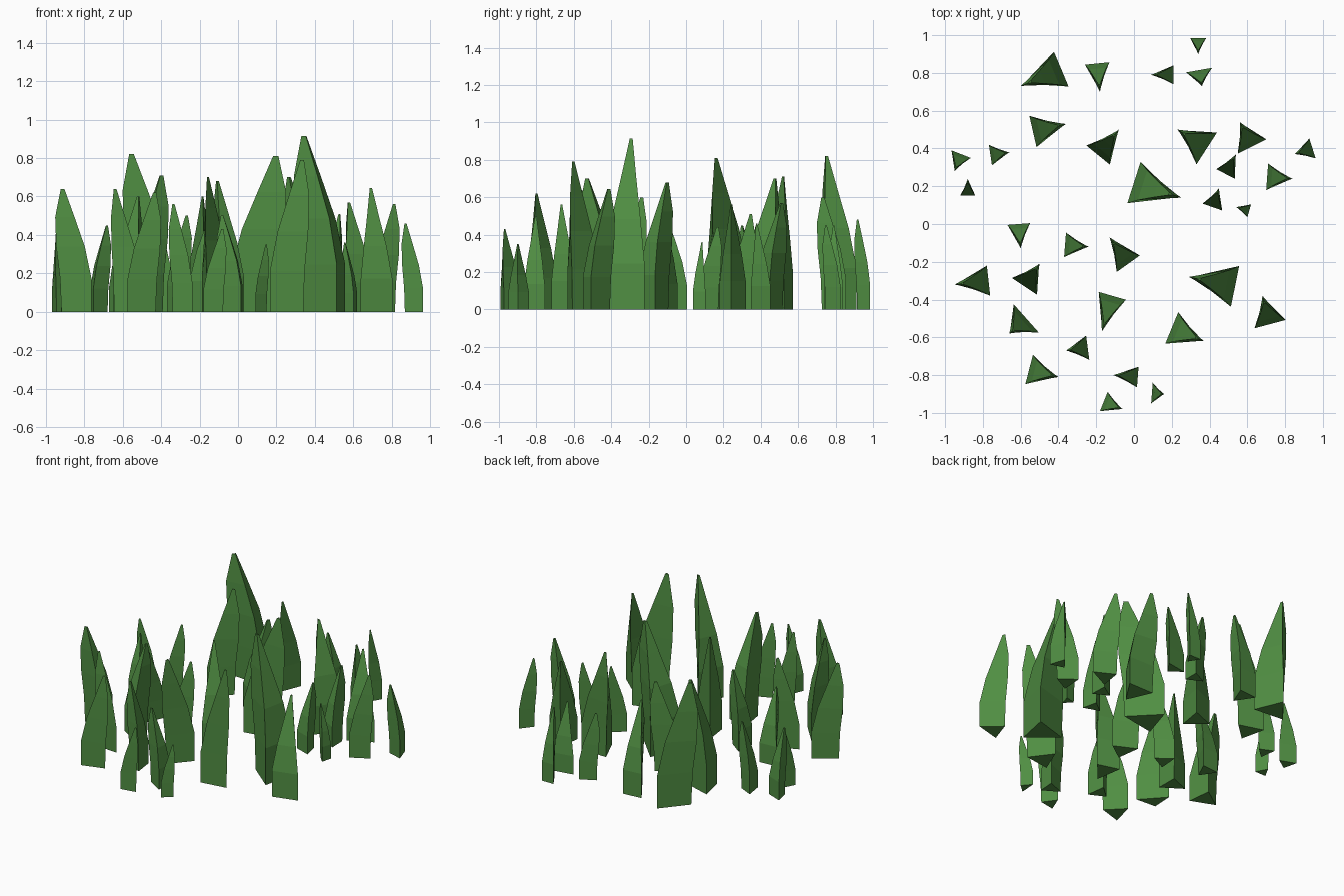
import bpy, bmesh
from mathutils import Vector

# Shared blade profile: height fraction, back and front position along the lean, width fraction
RINGS = [(0.00, 0.00, 0.82, 1.00),
         (0.27, 0.00, 0.86, 1.00),
         (0.53, 0.18, 0.97, 0.72),
         (0.77, 0.46, 1.00, 0.38),
         (1.00, 0.74, 0.84, 0.07)]

green = bpy.data.materials.new("grass_green")
green.diffuse_color = (0.08, 0.27, 0.055, 1)


def blade(name, fx, fy, bx, by, width, height):
    """Three-sided blade leaning from back (bx, by) towards front (fx, fy)."""
    back, axis = Vector((bx, by, 0)), Vector((fx - bx, fy - by, 0))
    side = Vector((-axis.y, axis.x, 0)).normalized() * width / 2
    bm = bmesh.new()
    rings = []
    for z, u0, u1, w in RINGS:
        up = Vector((0, 0, z * height))
        pts = [back + axis * u1, back + axis * u0 + side * w, back + axis * u0 - side * w]
        rings.append([bm.verts.new(p + up) for p in pts])
    bm.faces.new(rings[0])
    bm.faces.new(rings[-1])
    for lo, hi in zip(rings, rings[1:]):
        for i in range(3):
            j = (i + 1) % 3
            bm.faces.new((lo[i], lo[j], hi[j], hi[i]))
    bmesh.ops.recalc_face_normals(bm, faces=bm.faces)
    mesh = bpy.data.meshes.new(name)
    bm.to_mesh(mesh)
    bm.free()
    mesh.materials.append(green)
    bpy.context.collection.objects.link(bpy.data.objects.new(name, mesh))


# Each blade: front point, back point, width, height
back_row = [
    (-.60, .73, -.385, .82, .20, .82), (-.18, .70, -.195, .85, .13, .60),
    (.34, .90, .34, .985, .085, .48), (.09, .79, .21, .79, .10, .45),
    (.36, .73, .345, .815, .14, .45), (-.36, .53, -.535, .49, .17, .71),
    (-.08, .50, -.19, .365, .16, .60), (.23, .50, .385, .40, .20, .70),
    (.56, .54, .625, .41, .17, .57)]
middle_row = [
    (.85, .37, .945, .40, .11, .46), (-.95, .28, -.915, .37, .11, .45),
    (-.66, .38, -.76, .365, .11, .45), (-.88, .24, -.88, .15, .08, .40),
    (.25, .14, 0, .22, .23, .81), (.45, .19, .415, .09, .11, .44),
    (.54, .37, .485, .265, .11, .51), (.84, .24, .705, .25, .14, .56),
    (.54, .09, .61, .07, .07, .36)]
front_row = [
    (-.60, -.13, -.61, 0, .12, .48), (-.24, -.12, -.365, -.11, .13, .50),
    (-.13, -.07, -.03, -.21, .15, .68), (-.95, -.32, -.77, -.30, .16, .64),
    (-.50, -.21, -.58, -.33, .16, .60), (-.66, -.58, -.57, -.50, .20, .64),
    (-.17, -.57, -.115, -.38, .15, .70), (.29, -.28, .535, -.33, .22, .915)]
edge_row = [
    (.68, -.38, .72, -.53, .17, .645), (.37, -.62, .20, -.55, .18, .79),
    (-.40, -.81, -.555, -.77, .16, .62), (-.36, -.67, -.245, -.655, .13, .56),
    (-.11, -.80, .02, -.81, .11, .50), (-.06, -.98, -.16, -.94, .11, .43),
    (.16, -.90, .095, -.895, .11, .35)]

for row_name, row in (("back", back_row), ("middle", middle_row),
                      ("front", front_row), ("edge", edge_row)):
    for n, spec in enumerate(row, 1):
        blade(f"grass_blade_{row_name}_{n}", *spec)
